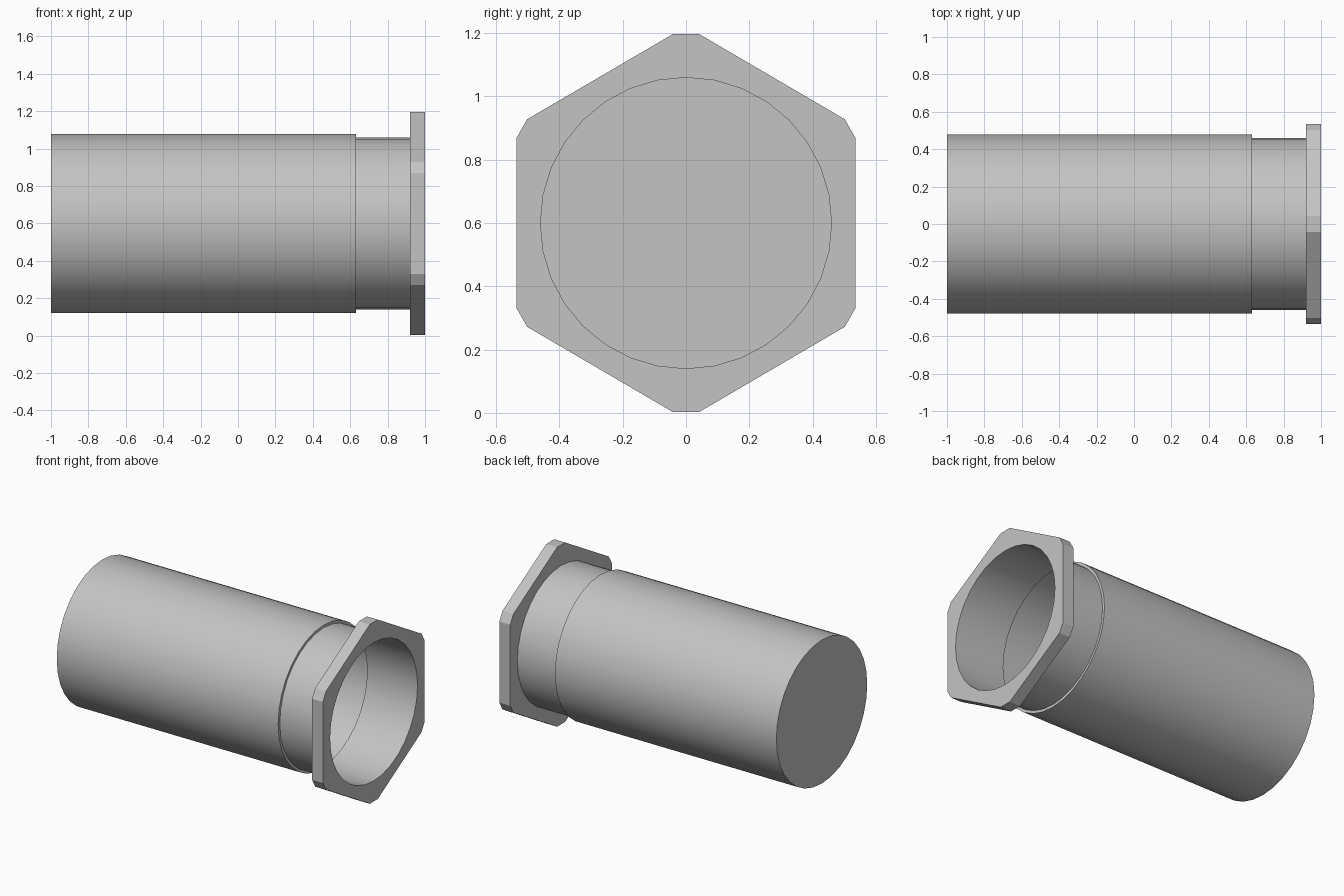
import bpy, bmesh
from math import cos, sin, tau, radians

cube = bpy.data.objects.get("Cube")
if cube:
    bpy.data.objects.remove(cube)

AXIS_Z = 0.6     # height of the sleeve axis
SIDES = 32
BORE = 0.46      # neck and bore radius
BODY = 0.478     # main barrel radius

grey = bpy.data.materials.new("plain grey")
grey.use_nodes = True
grey.diffuse_color = (0.55, 0.55, 0.55, 1)
grey.node_tree.nodes["Principled BSDF"].inputs["Base Color"].default_value = (0.55, 0.55, 0.55, 1)


def ring(bm, x, r):
    return [bm.verts.new((x, r * cos(tau * i / SIDES), AXIS_Z + r * sin(tau * i / SIDES)))
            for i in range(SIDES)]


def finish(bm, name):
    bmesh.ops.recalc_face_normals(bm, faces=bm.faces)
    mesh = bpy.data.meshes.new(name)
    bm.to_mesh(mesh)
    bm.free()
    mesh.materials.append(grey)
    obj = bpy.data.objects.new(name, mesh)
    bpy.context.collection.objects.link(obj)
    bpy.ops.object.select_all(action='DESELECT')
    obj.select_set(True)
    bpy.context.view_layer.objects.active = obj
    bpy.ops.object.shade_smooth_by_angle(angle=radians(25))
    return obj


# Thin-walled sleeve: closed end, barrel, small shoulder, neck
bm = bmesh.new()
rings = [ring(bm, x, r) for x, r in
         ((-1, BODY), (0.63, BODY), (0.63, BORE), (0.92, BORE))]
bm.faces.new(rings[0])
for a, b in zip(rings, rings[1:]):
    for i in range(SIDES):
        j = (i + 1) % SIDES
        bm.faces.new((a[i], a[j], b[j], b[i]))
finish(bm, "sleeve")

# Hexagonal flange with clipped corners and a round bore
quarter = [(0.535, 0.27), (0.502, 0.328), (0.042, 0.597)]
outline = quarter + [(-y, z) for y, z in reversed(quarter)]
outline += [(-y, -z) for y, z in outline]
bm = bmesh.new()
outer = [bm.verts.new((0.92, y, AXIS_Z + z)) for y, z in outline]
for loop in (outer, ring(bm, 0.92, BORE)):
    for a, b in zip(loop, loop[1:] + loop[:1]):
        bm.edges.new((a, b))
bmesh.ops.triangle_fill(bm, edges=bm.edges[:], use_beauty=True, normal=(1, 0, 0))
grown = bmesh.ops.extrude_face_region(bm, geom=bm.faces[:], use_keep_orig=True)
bmesh.ops.translate(bm, vec=(0.08, 0, 0),
                    verts=[v for v in grown["geom"] if isinstance(v, bmesh.types.BMVert)])
finish(bm, "hex_flange")
